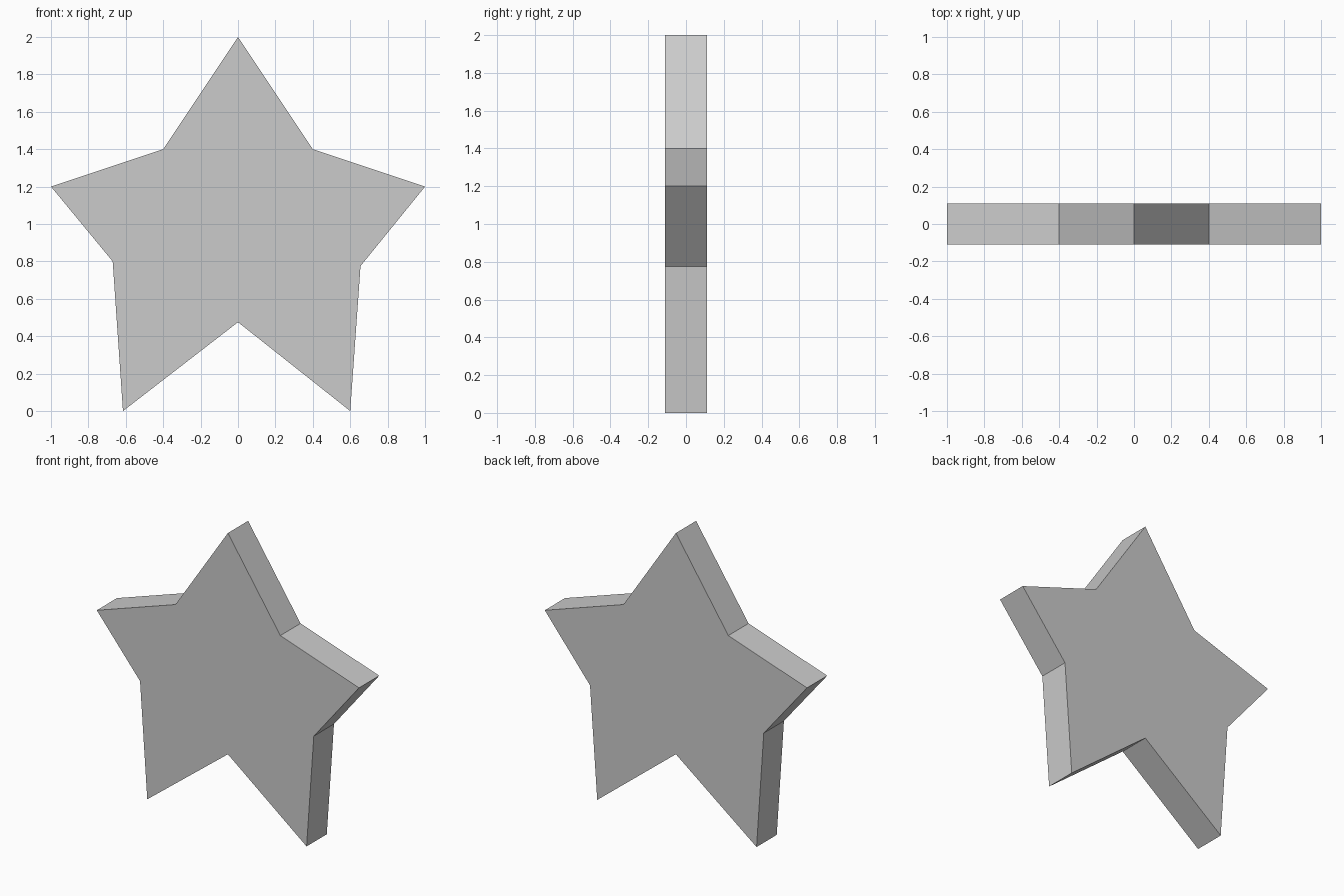
import bpy
import bmesh

if "Cube" in bpy.data.objects:
    bpy.data.objects.remove(bpy.data.objects["Cube"])

DEPTH = 0.22

# Star outline in the x-z plane, clockwise from the top tip
outline = [
    (0.0, 2.0), (0.4, 1.4), (1.0, 1.2), (0.655, 0.775), (0.6, 0.0),
    (0.0, 0.475), (-0.615, 0.0), (-0.67, 0.80), (-1.0, 1.2), (-0.4, 1.4),
]

# Front face, extruded straight back into a flat slab
bm = bmesh.new()
face = bm.faces.new([bm.verts.new((x, -DEPTH / 2, z)) for x, z in outline])
result = bmesh.ops.extrude_face_region(bm, geom=[face], use_keep_orig=True)
back = [v for v in result["geom"] if isinstance(v, bmesh.types.BMVert)]
bmesh.ops.translate(bm, verts=back, vec=(0, DEPTH, 0))
bmesh.ops.recalc_face_normals(bm, faces=bm.faces[:])

mesh = bpy.data.meshes.new("star")
bm.to_mesh(mesh)
bm.free()
star = bpy.data.objects.new("star", mesh)
bpy.context.collection.objects.link(star)
